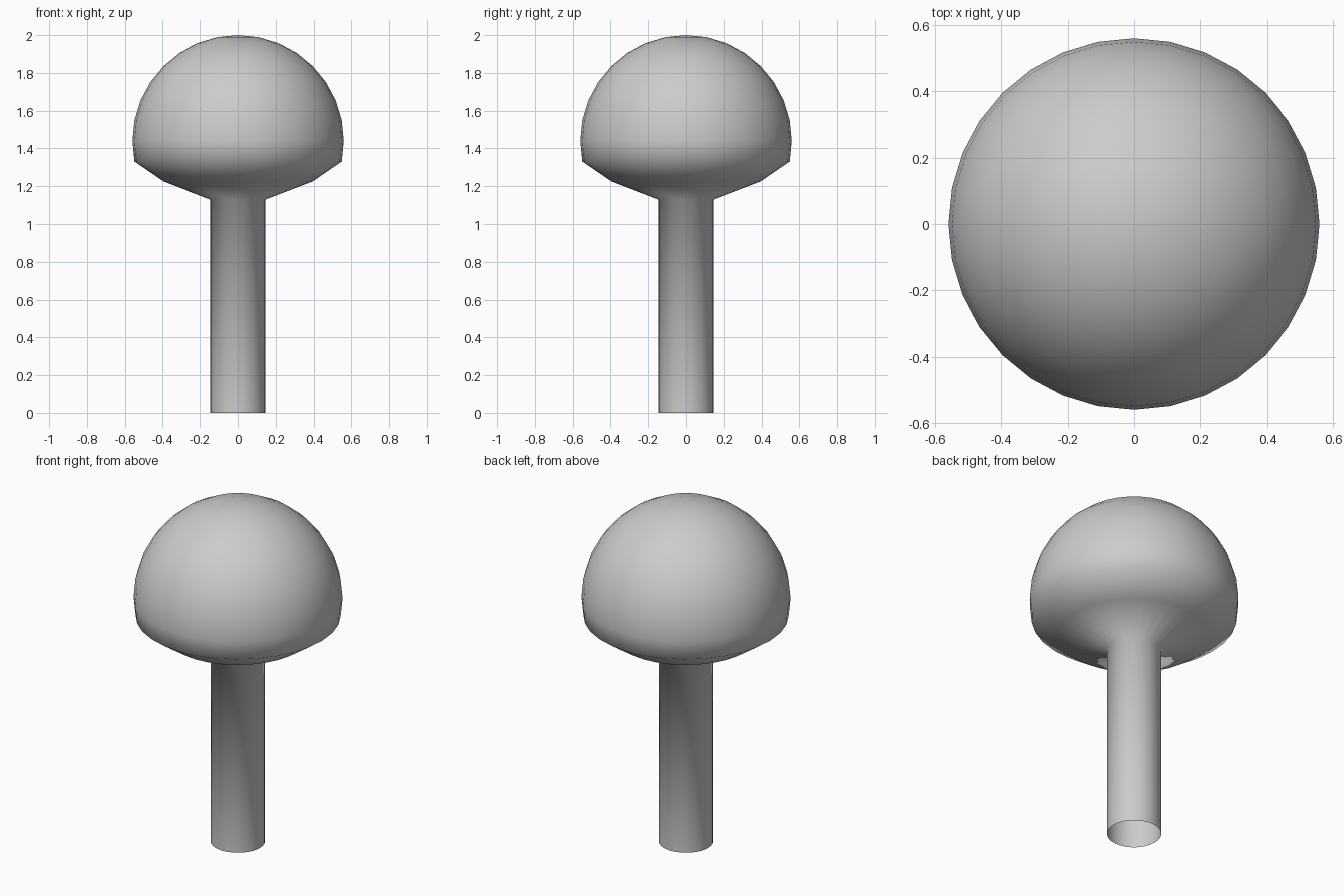
import bpy, bmesh, math

if "Cube" in bpy.data.objects:
    bpy.data.objects.remove(bpy.data.objects["Cube"])

R, CENTRE_Z = 0.56, 1.44
STEP = math.pi / 16          # latitude spacing of the sphere rings

# rings below the rim: ring number -> (radius, height)
lower = {
    2: (0.396, CENTRE_Z - R * math.sin(2 * STEP)),   # sloping underside
    3: (0.145, CENTRE_Z - R * math.sin(3 * STEP)),   # top of the stem
    4: (0.145, 0.0),                                 # open foot of the stem
}

# cap starts as a sphere; its lower rings are drawn in and down to form the stem
bm = bmesh.new()
bmesh.ops.create_uvsphere(bm, u_segments=32, v_segments=16, radius=R)
remove = []
for v in bm.verts:
    ring = round(-math.asin(max(-1, min(1, v.co.z / R))) / STEP)
    if ring > 4:
        remove.append(v)
    elif ring in lower:
        r, z = lower[ring]
        k = r / math.hypot(v.co.x, v.co.y)
        v.co = (v.co.x * k, v.co.y * k, z)
    else:
        v.co.z += CENTRE_Z
bmesh.ops.delete(bm, geom=remove, context='VERTS')
bmesh.ops.recalc_face_normals(bm, faces=bm.faces)
for f in bm.faces:
    f.smooth = True

mesh = bpy.data.meshes.new("mushroom")
bm.to_mesh(mesh)
bm.free()
obj = bpy.data.objects.new("mushroom", mesh)
bpy.context.collection.objects.link(obj)
